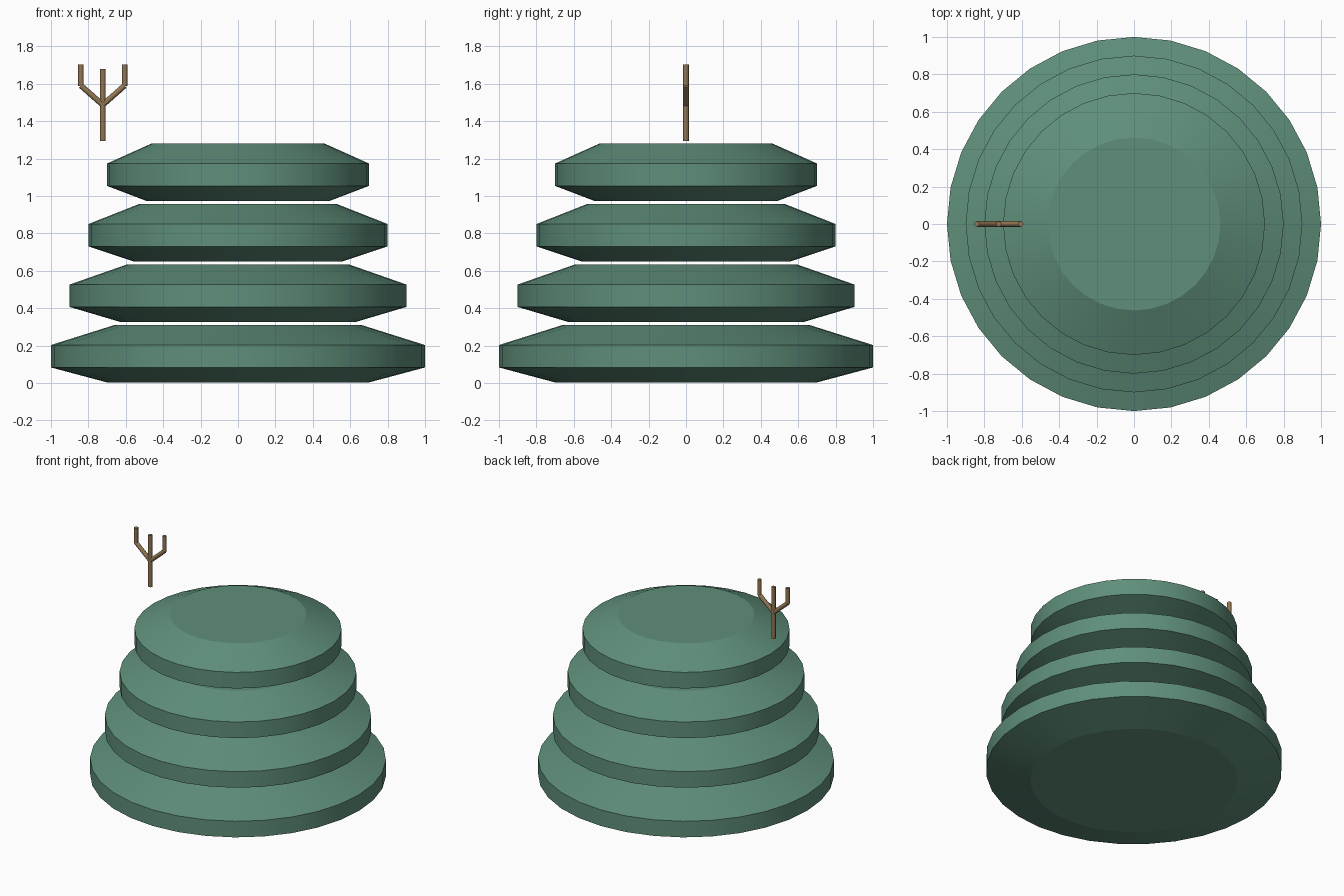
import bpy, bmesh, math
from mathutils import Vector

if "Cube" in bpy.data.objects:
    bpy.data.objects.remove(bpy.data.objects["Cube"])


def material(name, rgb):
    m = bpy.data.materials.new(name)
    m.diffuse_color = (*rgb, 1.0)
    m.use_nodes = True
    m.node_tree.nodes["Principled BSDF"].inputs["Base Color"].default_value = m.diffuse_color
    return m


GREEN = material("foliage_green", (0.115, 0.275, 0.195))
BROWN = material("twig_brown", (0.29, 0.185, 0.085))


def finish(name, bm, mat, angle):
    bmesh.ops.recalc_face_normals(bm, faces=bm.faces[:])
    mesh = bpy.data.meshes.new(name)
    bm.to_mesh(mesh)
    bm.free()
    mesh.materials.append(mat)
    ob = bpy.data.objects.new(name, mesh)
    bpy.context.collection.objects.link(ob)
    bpy.ops.object.select_all(action='DESELECT')
    ob.select_set(True)
    bpy.context.view_layer.objects.active = ob
    bpy.ops.object.shade_smooth_by_angle(angle=math.radians(angle))
    return ob


def lathe(name, profile, sides, mat):
    """Capped solid of revolution from (radius, z) points."""
    bm = bmesh.new()
    rings = []
    for r, z in profile:
        rings.append([bm.verts.new((r * math.cos(2 * math.pi * i / sides),
                                    r * math.sin(2 * math.pi * i / sides), z))
                      for i in range(sides)])
    for a, b in zip(rings, rings[1:]):
        for i in range(sides):
            j = (i + 1) % sides
            bm.faces.new((a[i], a[j], b[j], b[i]))
    bm.faces.new(rings[0][::-1])
    bm.faces.new(rings[-1])
    return finish(name, bm, mat, 13)


def rod(name, start, end, radius=0.015):
    """Thin cylinder between two points."""
    a, b = Vector(start), Vector(end)
    bm = bmesh.new()
    bmesh.ops.create_cone(bm, cap_ends=True, segments=8, radius1=radius,
                          radius2=radius, depth=(b - a).length)
    turn = (b - a).to_track_quat('Z', 'Y').to_matrix()
    bmesh.ops.rotate(bm, verts=bm.verts[:], cent=(0, 0, 0), matrix=turn)
    bmesh.ops.translate(bm, verts=bm.verts[:], vec=(a + b) / 2)
    return finish(name, bm, BROWN, 50)


# Four stacked bevelled tiers, each narrower than the one below
for i in range(4):
    r = 1.0 - 0.1 * i
    z = 0.3235 * i + 0.003
    lathe(f"tier_{i + 1}",
          [(0.70 * r, z), (r, z + 0.08), (r, z + 0.20), (0.66 * r, z + 0.307)],
          32, GREEN)

# Forked twig floating above the left side
X = -0.723
rod("twig_stem", (X, 0, 1.295), (X, 0, 1.68))
for side, s in (("left", -1), ("right", 1)):
    tip = X + s * 0.117
    rod(f"twig_branch_{side}", (X, 0, 1.487), (tip, 0, 1.59))
    rod(f"twig_prong_{side}", (tip, 0, 1.587), (tip, 0, 1.703))
